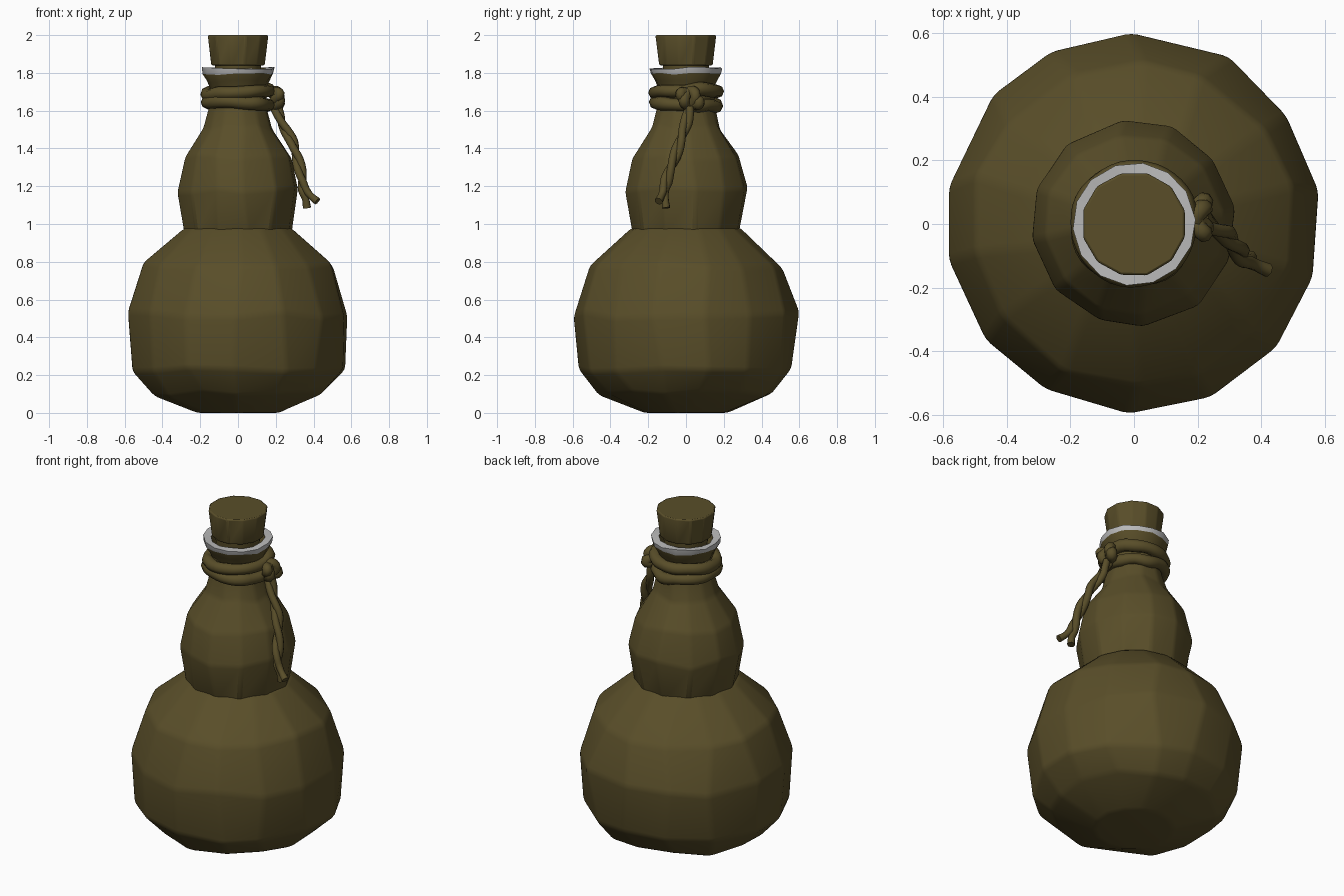
import bpy, bmesh, math, random
from mathutils import Vector, noise

random.seed(4)
cube = bpy.data.objects.get("Cube")
if cube:
    bpy.data.objects.remove(cube)


def material(name, color):
    m = bpy.data.materials.new(name)
    m.diffuse_color = (*color, 1)
    m.use_nodes = True
    m.node_tree.nodes["Principled BSDF"].inputs["Base Color"].default_value = (*color, 1)
    return m


OLIVE = material("olive brown", (0.10, 0.076, 0.022))
GREY = material("pale grey", (0.5, 0.5, 0.5))


def finish(ob, angle):
    bpy.ops.object.select_all(action='DESELECT')
    ob.select_set(True)
    bpy.context.view_layer.objects.active = ob
    bpy.ops.object.shade_smooth_by_angle(angle=math.radians(angle))


def lathe(name, profile, sides, turn=0.0, jitter=0.0, bevel=0.0, close=False):
    """Turn an (r, z) profile about z; caps the ends unless the profile closes on itself."""
    bm = bmesh.new()
    rings = []
    for k, (r, z) in enumerate(profile):
        ring = []
        for i in range(sides):
            a = math.tau * (i + turn) / sides
            n = noise.noise(Vector((math.cos(a) * 2, math.sin(a) * 2, z * 3 + k)))
            rr = r * (1 + jitter * n)
            aa = a + jitter * random.uniform(-1.5, 1.5)
            dz = 0 if k in (0, len(profile) - 1) else jitter * random.uniform(-0.5, 0.5)
            ring.append(bm.verts.new((rr * math.cos(aa), rr * math.sin(aa), z + dz)))
        rings.append(ring)
    pairs = list(zip(rings, rings[1:])) + ([(rings[-1], rings[0])] if close else [])
    for lo, hi in pairs:
        for i in range(sides):
            j = (i + 1) % sides
            bm.faces.new((lo[i], lo[j], hi[j], hi[i]))
    if not close:
        bm.faces.new(rings[0][::-1])
        bm.faces.new(rings[-1])
    bmesh.ops.recalc_face_normals(bm, faces=bm.faces)
    me = bpy.data.meshes.new(name)
    bm.to_mesh(me)
    bm.free()
    ob = bpy.data.objects.new(name, me)
    bpy.context.collection.objects.link(ob)
    me.materials.append(OLIVE)
    me.materials.append(GREY)
    if bevel:
        b = ob.modifiers.new("soft edges", 'BEVEL')
        b.width, b.segments = bevel, 2
        b.limit_method = 'ANGLE'
        b.angle_limit = math.radians(10)
    finish(ob, 30)
    return ob


# Gourd: two faceted bulbs meeting at a crease
lathe("lower_bulb", [(0.22, 0.0), (0.46, 0.10), (0.565, 0.23), (0.595, 0.52),
                     (0.51, 0.78), (0.29, 0.98)], 14, 0.45, 0.035, 0.02)
lathe("upper_bulb", [(0.285, 0.95), (0.325, 1.18), (0.285, 1.36), (0.185, 1.51),
                     (0.155, 1.62), (0.15, 1.76)], 12, 0.25, 0.035, 0.015)

# Flared mouth with a bare grey lip
lip = lathe("mouth_rim", [(0.145, 1.71), (0.165, 1.755), (0.188, 1.795), (0.193, 1.825),
                          (0.15, 1.822), (0.13, 1.75)], 14, 0.2, 0.012, close=True)
for f in lip.data.polygons:
    outer_band = f.center.z > 1.8 and f.center.xy.length > 0.165
    if outer_band:
        f.material_index = 1

# Cork stopper
lathe("cork_stem", [(0.12, 1.74), (0.127, 1.85)], 12, 0.5)
lathe("cork_head", [(0.146, 1.84), (0.166, 2.0)], 12, 0.5, 0.012, 0.008)


def rope(name, points, radius, cyclic=False, tips=None):
    cu = bpy.data.curves.new(name, 'CURVE')
    cu.dimensions = '3D'
    cu.bevel_depth, cu.bevel_resolution, cu.resolution_u = radius, 2, 3
    cu.use_fill_caps = True
    sp = cu.splines.new('BEZIER')
    sp.bezier_points.add(len(points) - 1)
    sp.use_cyclic_u = cyclic
    for k, (bp, p) in enumerate(zip(sp.bezier_points, points)):
        bp.co = p
        bp.handle_left_type = bp.handle_right_type = 'AUTO'
        bp.radius = tips[k] if tips else random.uniform(0.92, 1.1)
    ob = bpy.data.objects.new(name, cu)
    bpy.context.collection.objects.link(ob)
    cu.materials.append(OLIVE)
    bpy.ops.object.select_all(action='DESELECT')
    ob.select_set(True)
    bpy.context.view_layer.objects.active = ob
    bpy.ops.object.convert(target='MESH')
    finish(bpy.context.object, 60)


# Two loops of cord around the neck
for name, z, tilt in (("upper_cord_loop", 1.70, 0.014), ("lower_cord_loop", 1.635, -0.012)):
    pts = []
    for i in range(14):
        a = math.tau * i / 14
        r = 0.165 + random.uniform(-0.006, 0.006)
        pts.append((r * math.cos(a), r * math.sin(a),
                    z + tilt * math.sin(a + 1) + random.uniform(-0.006, 0.006)))
    rope(name, pts, 0.034, True)

# Knot: one loop over the cords and one across it
knot = Vector((0.205, 0.02, 1.665))
for name, ry, rz, lean in (("knot_wrap", 0.03, 0.034, 0.4), ("knot_cross", 0.05, 0.02, -0.5)):
    pts = []
    for i in range(8):
        a = math.tau * i / 8
        pts.append(knot + Vector((0.015 * math.cos(2 * a), ry * math.cos(a),
                                  rz * math.sin(a) + lean * ry * math.cos(a))))
    rope(name, pts, 0.029, True)

# Hanging cord: two twisted strands that fray apart at the end
path = [Vector(p) for p in ((0.20, 0.02, 1.62), (0.235, 0.0, 1.53), (0.285, -0.03, 1.44),
                            (0.315, -0.06, 1.35), (0.335, -0.095, 1.26), (0.35, -0.115, 1.18))]
ends = ((0.365, -0.105, 1.085), (0.42, -0.145, 1.12))
for s, end in enumerate(ends):
    pts = []
    for k in range(11):
        base = path[k // 2] if k % 2 == 0 else (path[k // 2] + path[k // 2 + 1]) / 2
        a = k * 0.9 + s * math.pi
        pts.append(base + 0.013 * Vector((math.cos(a), math.sin(a), 0)))
    last = Vector(end)
    pts += [path[-1].lerp(last, 0.5), last]
    rope(f"hanging_strand_{s + 1}", pts, 0.021, tips=[1.0] * 11 + [0.9, 1.05])
